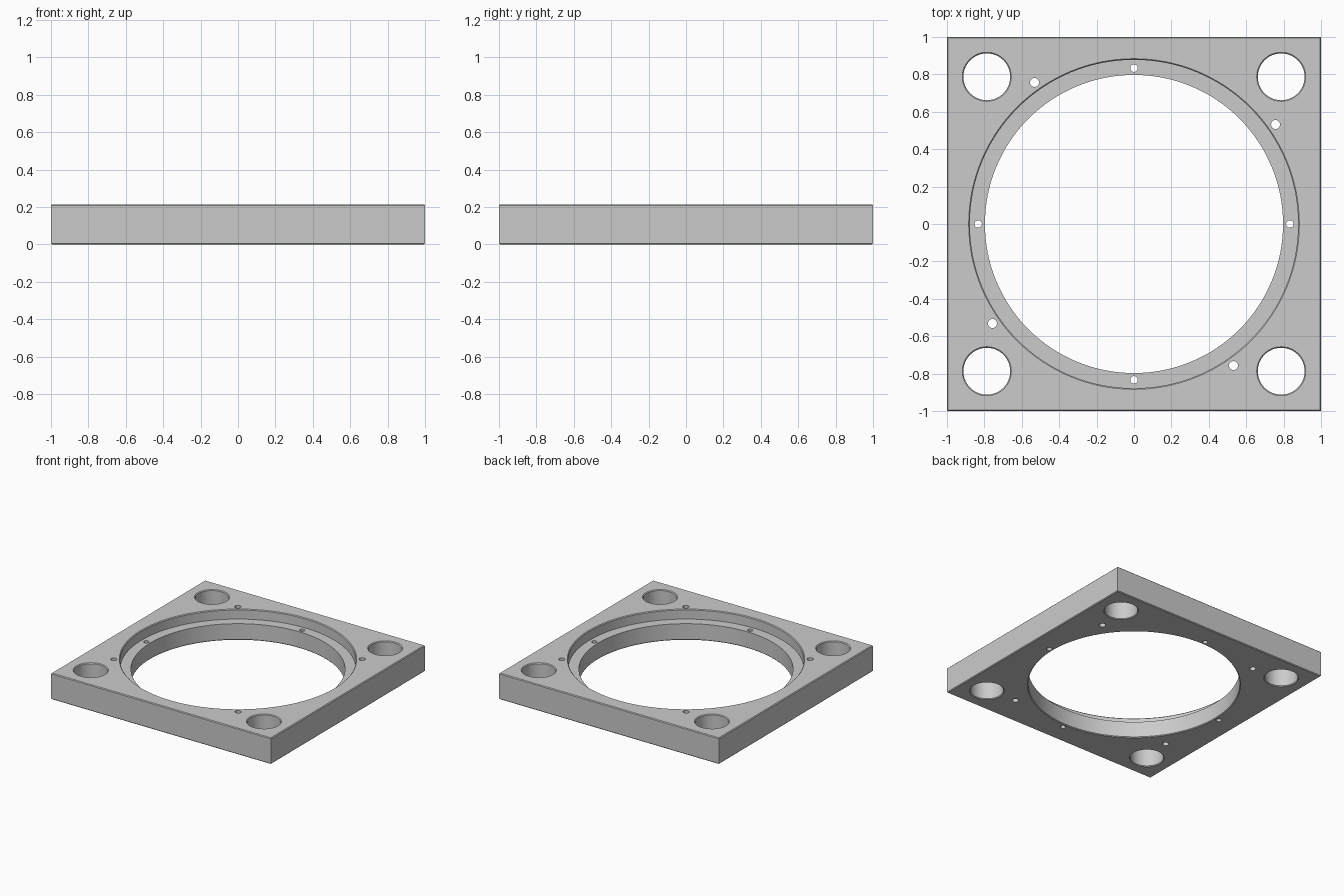
import bpy, bmesh
from math import radians
from mathutils import Vector

HEIGHT, SHELF, EDGE = 0.215, 0.135, 0.006

if "Cube" in bpy.data.objects:
    bpy.data.objects.remove(bpy.data.objects["Cube"])

grey = bpy.data.materials.new("machined grey")
grey.use_nodes = True
colour = (0.6, 0.6, 0.6, 1)
grey.diffuse_color = colour
grey.node_tree.nodes["Principled BSDF"].inputs["Base Color"].default_value = colour


def make_object(name, bm):
    mesh = bpy.data.meshes.new(name)
    bmesh.ops.recalc_face_normals(bm, faces=bm.faces)
    bm.to_mesh(mesh)
    bm.free()
    mesh.materials.append(grey)
    obj = bpy.data.objects.new(name, mesh)
    bpy.context.collection.objects.link(obj)
    return obj


def add_cutter(name, x, y, profile, segments):
    """Turn a (radius, z) profile into a closed solid around a vertical axis."""
    bm = bmesh.new()
    points = [(0, profile[0][1])] + profile + [(0, profile[-1][1])]
    verts = [bm.verts.new((x + r, y, z)) for r, z in points]
    edges = [bm.edges.new(pair) for pair in zip(verts, verts[1:])]
    bmesh.ops.spin(bm, geom=verts + edges, cent=(x, y, 0), axis=(0, 0, 1),
                   angle=radians(360), steps=segments)
    bmesh.ops.remove_doubles(bm, verts=bm.verts, dist=0.0001)
    cutter = make_object(name, bm)
    cutter.hide_render = True
    cutters.append(cutter)


def hole_profile(r, c):
    """Through hole with a chamfer of size c at both mouths."""
    return [(r + 2 * c, -c), (r, c), (r, HEIGHT - c), (r + 2 * c, HEIGHT + c)]


# Square plate with softened top and bottom edges
bm = bmesh.new()
bmesh.ops.create_cube(bm, size=1)
bmesh.ops.scale(bm, vec=Vector((2, 2, HEIGHT)), verts=bm.verts)
bmesh.ops.translate(bm, vec=(0, 0, HEIGHT / 2), verts=bm.verts)
rims = [e for e in bm.edges if abs(e.verts[0].co.z - e.verts[1].co.z) < 0.01]
bmesh.ops.bevel(bm, geom=rims, offset=EDGE, segments=1, affect='EDGES')
plate = make_object("flange_plate", bm)

cutters = []
# Stepped central bore with a recessed shelf
add_cutter("bore_cutter", 0, 0,
           [(0.797 + 2 * EDGE, -EDGE), (0.797, EDGE), (0.797, SHELF), (0.878, SHELF),
            (0.878, HEIGHT - EDGE), (0.878 + 2 * EDGE, HEIGHT + EDGE)], 128)

# Corner bolt holes
for sx in (-1, 1):
    for sy in (-1, 1):
        add_cutter("corner_hole_cutter", 0.787 * sx, 0.787 * sy,
                   hole_profile(0.125, EDGE), 64)

# Small holes: four in the shelf, four in the outer face
x, y = 0.757, 0.532
sx, sy = 0.833, 0
for i in range(4):
    add_cutter("face_hole_cutter", x, y, [(0.024, -0.1), (0.024, 0.4)], 24)
    add_cutter("shelf_hole_cutter", sx, sy, [(0.02, -0.1), (0.02, 0.4)], 24)
    x, y = -y, x
    sx, sy = -sy, sx

# Cut, bake the result and remove the cutters
for cutter in cutters:
    mod = plate.modifiers.new(cutter.name, 'BOOLEAN')
    mod.operation = 'DIFFERENCE'
    mod.solver = 'EXACT'
    mod.object = cutter
graph = bpy.context.evaluated_depsgraph_get()
plate_mesh = bpy.data.meshes.new_from_object(plate.evaluated_get(graph))
plate.modifiers.clear()
plate.data = plate_mesh
for cutter in cutters:
    bpy.data.objects.remove(cutter)

# Smooth the round walls, keep machined edges sharp
bpy.ops.object.select_all(action='DESELECT')
plate.select_set(True)
bpy.context.view_layer.objects.active = plate
bpy.ops.object.shade_smooth_by_angle(angle=radians(30))
